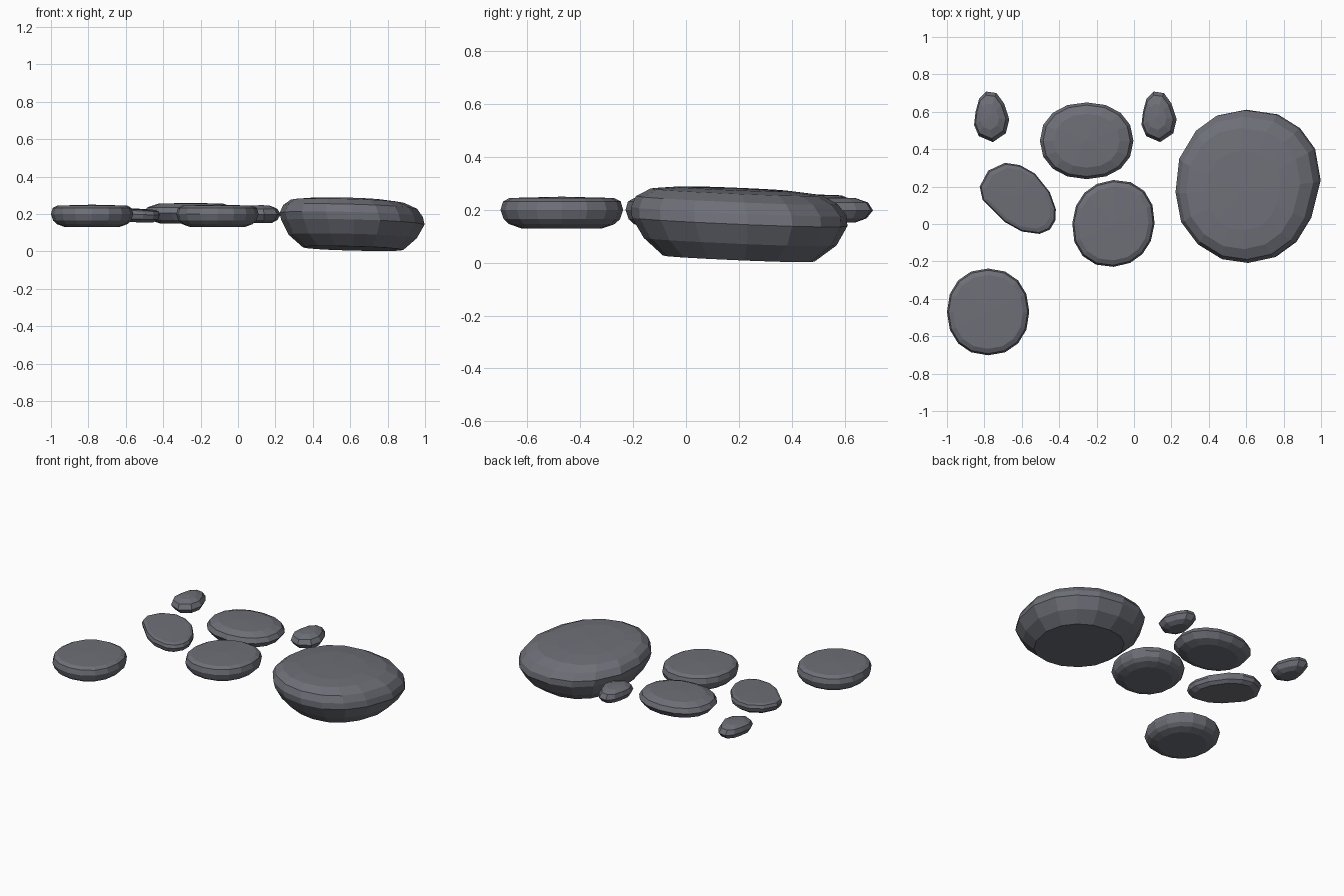
import bpy, bmesh
from math import sin, cos, pi

if "Cube" in bpy.data.objects:
    bpy.data.objects.remove(bpy.data.objects["Cube"])

# Dark blue-grey rock
rock = bpy.data.materials.new("rock")
rock.diffuse_color = (0.155, 0.16, 0.185, 1)
rock.use_nodes = True
rock.node_tree.nodes["Principled BSDF"].inputs["Base Color"].default_value = rock.diffuse_color


def oval(cx, cy, rx, ry, n=16, power=0.92, skew=0.0):
    """Slightly squared oval outline with n corners, leaning by skew."""
    pts = []
    for i in range(n):
        a = 2 * pi * i / n
        c, s = cos(a), sin(a)
        x = abs(c) ** power * (1 if c > 0 else -1)
        y = abs(s) ** power * (1 if s > 0 else -1)
        stretch = 1 + skew * c * s
        pts.append((cx + rx * x * stretch, cy + ry * y * stretch))
    return pts


def stone(name, outline, rings, dome=0.0, tilt=(0, 0)):
    """Loft an outline through rings of (height, scale, x shift, y shift)."""
    cx = (min(p[0] for p in outline) + max(p[0] for p in outline)) / 2
    cy = (min(p[1] for p in outline) + max(p[1] for p in outline)) / 2
    bm = bmesh.new()
    loops = []
    for z, s, dx, dy in rings:
        loop = []
        for x, y in outline:
            px, py = (x - cx) * s + dx, (y - cy) * s + dy
            loop.append(bm.verts.new((cx + px, cy + py,
                                      z + tilt[0] * px + tilt[1] * py)))
        loops.append(loop)
    n = len(outline)
    for low, high in zip(loops, loops[1:]):
        for i in range(n):
            j = (i + 1) % n
            bm.faces.new((low[i], low[j], high[j], high[i]))
    # flat underside, gently domed top
    bm.faces.new(loops[0][::-1])
    z, s, dx, dy = rings[-1]
    tip = bm.verts.new((cx + dx, cy + dy, z + dome + tilt[0] * dx + tilt[1] * dy))
    for i in range(n):
        bm.faces.new((loops[-1][i], loops[-1][(i + 1) % n], tip))
    bmesh.ops.recalc_face_normals(bm, faces=bm.faces[:])
    mesh = bpy.data.meshes.new(name)
    bm.to_mesh(mesh)
    bm.free()
    mesh.materials.append(rock)
    obj = bpy.data.objects.new(name, mesh)
    bpy.context.collection.objects.link(obj)
    return obj


# Large boulder, top sloping down towards the back right
boulder = [(0.99, 0.23), (0.96, 0.40), (0.88, 0.51), (0.76, 0.585), (0.59, 0.61),
           (0.44, 0.58), (0.33, 0.50), (0.24, 0.35), (0.22, 0.17), (0.25, 0.01),
           (0.34, -0.11), (0.47, -0.19), (0.61, -0.21), (0.75, -0.18),
           (0.86, -0.10), (0.94, 0.03)]
stone("large_stone", boulder,
      [(0.016, 0.70, 0.01, 0.0), (0.08, 0.89, 0.008, 0.005),
       (0.155, 0.995, 0.01, 0.003), (0.195, 0.995, 0, 0),
       (0.237, 0.93, -0.005, -0.008), (0.267, 0.79, -0.02, -0.01),
       (0.278, 0.52, -0.02, -0.02)],
      dome=0.003, tilt=(-0.025, -0.04))

# Two matching round stepping stones
disc = [(0.13, 0.66, 0, 0), (0.146, 0.86, 0, 0), (0.165, 0.95, 0, 0),
        (0.2, 1.0, 0, 0), (0.232, 0.96, 0, 0), (0.245, 0.85, 0, 0)]
for name, x, y, skew in (("middle_round_stone", -0.11, 0.003, 0.06),
                         ("front_round_stone", -0.78, -0.47, 0.0)):
    stone(name, oval(x, y, 0.22, 0.232, skew=skew), disc, dome=0.005)

# Wide oval stone at the back
stone("back_oval_stone", oval(-0.253, 0.445, 0.25, 0.205),
      [(0.15, 0.66, 0, 0), (0.168, 0.88, 0, 0), (0.205, 1.0, 0, 0),
       (0.235, 0.93, 0, 0), (0.255, 0.70, 0, 0)], dome=0.005)

# Slanted flat stone on the left
slanted = [(-0.42, 0.02), (-0.418, 0.08), (-0.45, 0.17), (-0.53, 0.27),
           (-0.61, 0.315), (-0.69, 0.327), (-0.78, 0.285), (-0.825, 0.20),
           (-0.81, 0.13), (-0.75, 0.07), (-0.69, 0.01), (-0.60, -0.04),
           (-0.505, -0.053), (-0.45, -0.03)]
stone("slanted_flat_stone", slanted,
      [(0.162, 0.82, 0, 0), (0.18, 0.96, 0, 0), (0.205, 1.0, 0, 0),
       (0.224, 0.96, 0, 0), (0.23, 0.85, 0, 0)], dome=0.002, tilt=(-0.04, 0.02))

# Two small rounded pebbles, identical and spaced apart
pebble = [(0.228, 0.56), (0.20, 0.645), (0.16, 0.70), (0.105, 0.708),
          (0.067, 0.67), (0.048, 0.60), (0.04, 0.53), (0.065, 0.47),
          (0.14, 0.438), (0.21, 0.485)]
for name, shift in (("right_pebble", 0), ("left_pebble", -0.895)):
    stone(name, [(x + shift, y) for x, y in pebble],
          [(0.152, 0.50, 0, 0), (0.168, 0.82, 0, 0), (0.198, 1.0, 0, 0),
           (0.228, 0.86, -0.005, 0), (0.244, 0.52, -0.01, 0)], dome=0.004)
